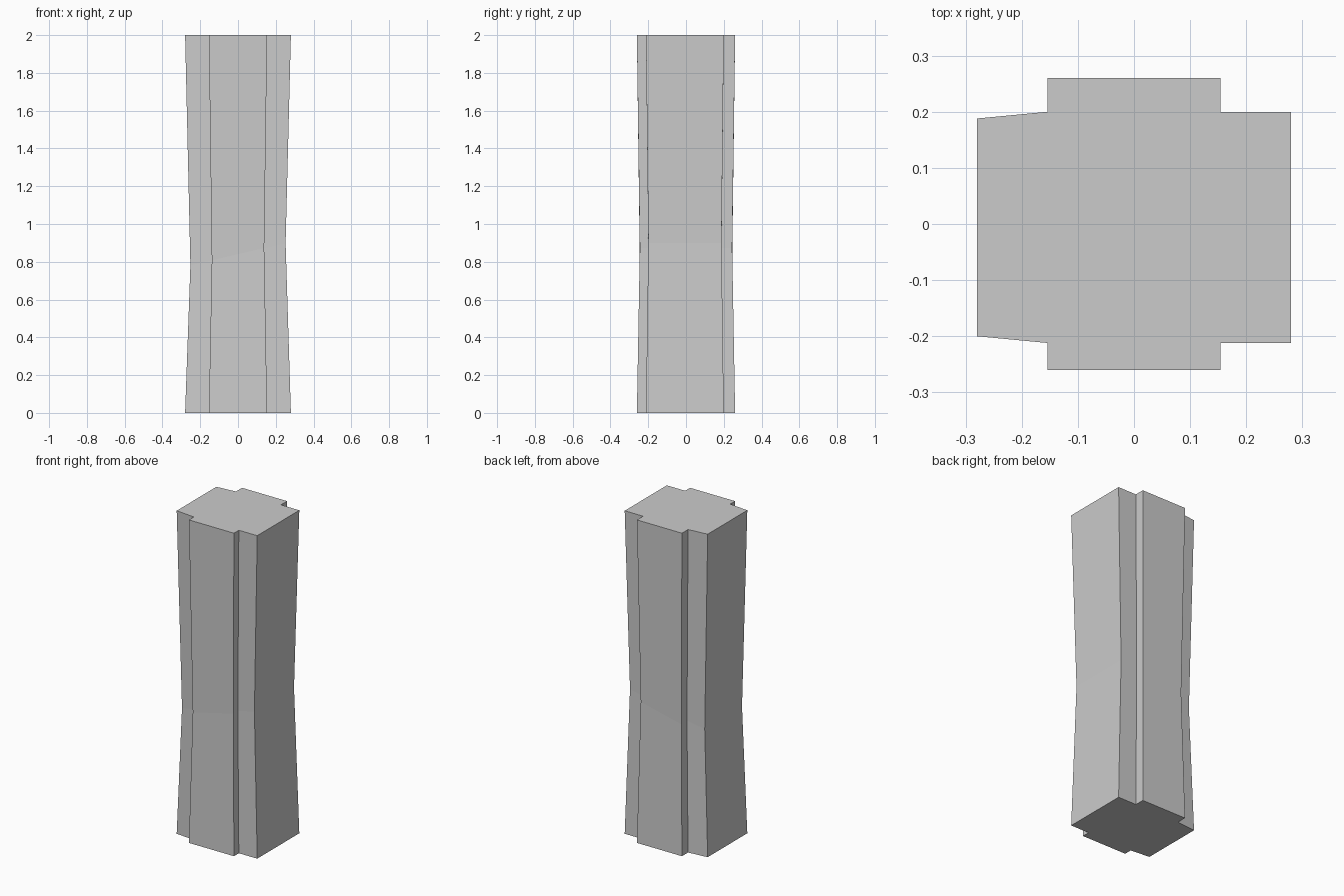
import bpy, bmesh

if "Cube" in bpy.data.objects:
    bpy.data.objects.remove(bpy.data.objects["Cube"])

# Pillar cross-section: block with a raised rib on front and back
profile = [(-0.28, -0.20), (-0.154, -0.212), (-0.154, -0.26), (0.154, -0.26),
           (0.154, -0.212), (0.28, -0.212), (0.28, 0.20), (0.154, 0.20),
           (0.154, 0.26), (-0.154, 0.26), (-0.154, 0.20), (-0.28, 0.188)]

bm = bmesh.new()


def ring(sx, sy, z, tilt=0.0):
    return [bm.verts.new((x * sx, y * sy, z + tilt * x)) for x, y in profile]


# Waisted shaft: full ends, narrow and slightly tilted waist
rings = [ring(1, 1, 0), ring(0.9, 0.94, 0.84, 0.21), ring(1, 1, 2)]
n = len(profile)
for a, b in zip(rings, rings[1:]):
    for i in range(n):
        j = (i + 1) % n
        bm.faces.new((a[i], a[j], b[j], b[i]))

# End caps
bm.faces.new(rings[0][::-1])
bm.faces.new(rings[-1])
bmesh.ops.recalc_face_normals(bm, faces=bm.faces)

mesh = bpy.data.meshes.new("pillar")
bm.to_mesh(mesh)
bm.free()
pillar = bpy.data.objects.new("pillar", mesh)
bpy.context.collection.objects.link(pillar)
